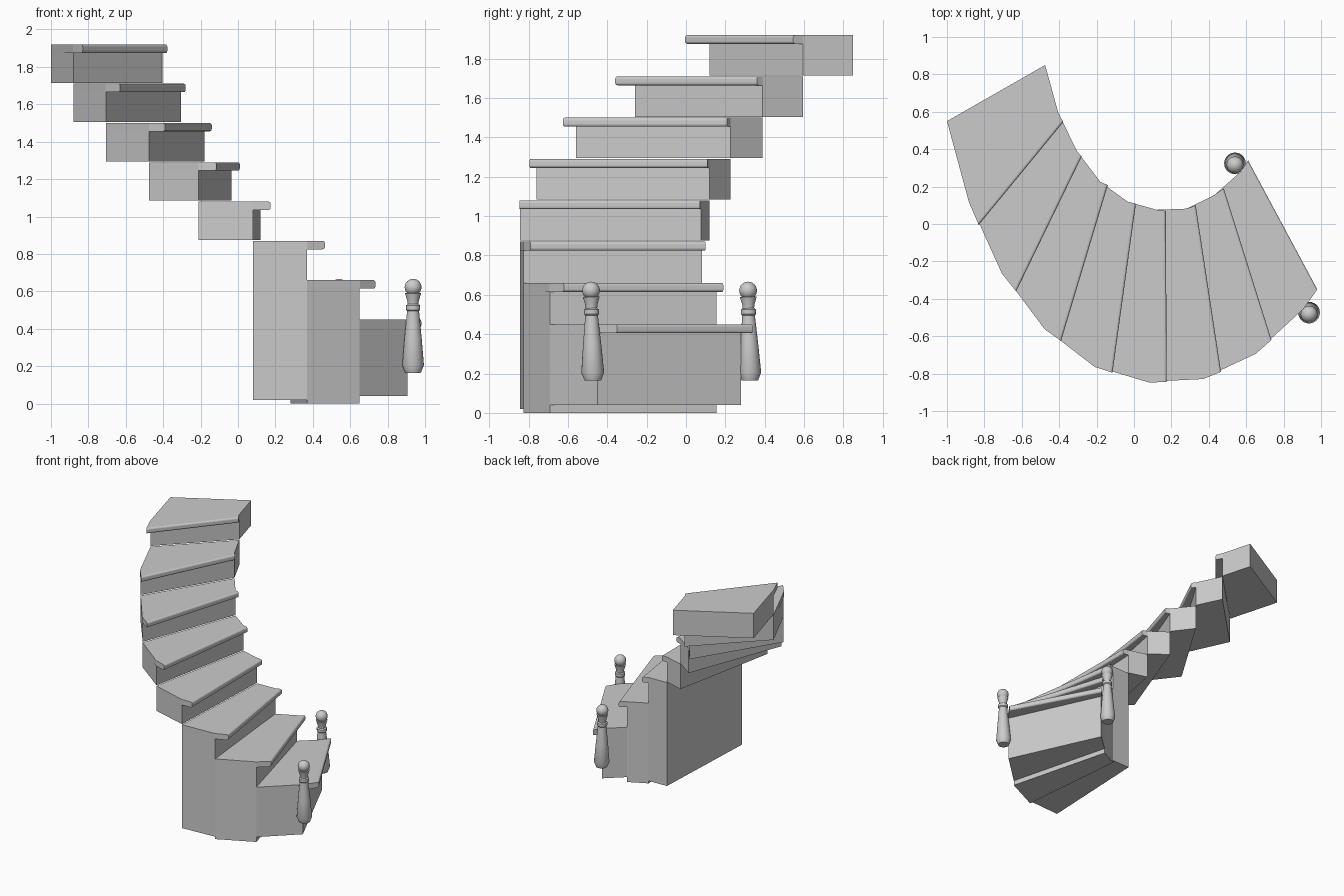
import bpy, bmesh, math
from mathutils import Vector

if "Cube" in bpy.data.objects:
    bpy.data.objects.remove(bpy.data.objects["Cube"])

# Plan lines, bottom step to top: outer x, y then inner x, y
NOSES = [(.98, -.35, .61, .34), (.735, -.62, .48, .19), (.465, -.79, .33, .10),
         (.175, -.845, .17, .07), (-.115, -.795, .01, .108), (-.39, -.625, -.14, .208),
         (-.63, -.36, -.28, .36), (-.83, -.005, -.378, .545)]
RISERS = [(.905, -.45, .57, .28), (.65, -.69, .43, .155), (.37, -.825, .282, .082),
          (.08, -.843, .12, .076), (-.21, -.76, -.035, .12), (-.475, -.56, -.18, .225),
          (-.705, -.26, -.305, .39), (-.88, .12, -.405, .595), (-1.0, .55, -.475, .85)]
BOTTOMS = [.04, 0, .02]
RISE, THICK = .21, .045


def prism(name, pts, z0, z1, nose=None):
    bm = bmesh.new()
    lo = [bm.verts.new((x, y, z0)) for x, y in pts]
    hi = [bm.verts.new((x, y, z1)) for x, y in pts]
    n = len(pts)
    bm.faces.new(lo)
    bm.faces.new(hi)
    for i in range(n):
        j = (i + 1) % n
        bm.faces.new((lo[i], lo[j], hi[j], hi[i]))
    bmesh.ops.recalc_face_normals(bm, faces=bm.faces[:])
    if nose:  # rounded front edge between the first and last point
        edges = [bm.edges.get((ring[0], ring[-1])) for ring in (lo, hi)]
        bmesh.ops.bevel(bm, geom=edges, offset=.013, segments=3, profile=.5, affect='EDGES')
    me = bpy.data.meshes.new(name)
    bm.to_mesh(me)
    bm.free()
    ob = bpy.data.objects.new(name, me)
    bpy.context.collection.objects.link(ob)
    return ob


# Steps: a solid riser block with an overhanging tread on top
for i, nose in enumerate(NOSES):
    front, back = RISERS[i], RISERS[i + 1]
    top = .45 + RISE * i
    bottom = BOTTOMS[i] if i < 3 else top - .205
    fo, fi = Vector(front[:2]), Vector(front[2:])
    bo, bi = Vector(back[:2]), Vector(back[2:])
    prism(f"riser_block_{i + 1}", [fo, bo, bi, fi], bottom, top - THICK)
    out = (fo - fi).normalized() * .004
    prism(f"tread_{i + 1}", [nose[:2], fo + out, bo, bi, fi, nose[2:]],
          top - THICK, top, nose=True)

# Turned newel posts: radius, height profile spun around z
PROFILE = [(0, .165), (.042, .165), (.058, .205), (.046, .35), (.032, .495), (.038, .502),
           (.038, .525), (.029, .532), (.031, .55), (.043, .59), (.025, .592)]
BALL = [(.045 * math.cos(a), .622 + .045 * math.sin(a))
        for a in [math.radians(-45 + 15 * k) for k in range(9)]] + [(0, .667)]


def newel(name, x, y, sides=24):
    bm = bmesh.new()
    prof = [bm.verts.new((r, 0, z)) for r, z in PROFILE + BALL]
    edges = [bm.edges.new(p) for p in zip(prof, prof[1:])]
    bmesh.ops.spin(bm, geom=prof + edges, cent=(0, 0, 0), axis=(0, 0, 1),
                   angle=2 * math.pi, steps=sides)
    bmesh.ops.remove_doubles(bm, verts=bm.verts[:], dist=.0003)
    bmesh.ops.recalc_face_normals(bm, faces=bm.faces[:])
    me = bpy.data.meshes.new(name)
    bm.to_mesh(me)
    bm.free()
    ob = bpy.data.objects.new(name, me)
    bpy.context.collection.objects.link(ob)
    ob.location = (x, y, 0)
    ob.rotation_euler.x = .02
    bpy.ops.object.select_all(action='DESELECT')
    ob.select_set(True)
    bpy.context.view_layer.objects.active = ob
    bpy.ops.object.shade_smooth_by_angle(angle=math.radians(30))


newel("outer_newel_post", .936, -.470)
newel("inner_newel_post", .54, .328)
